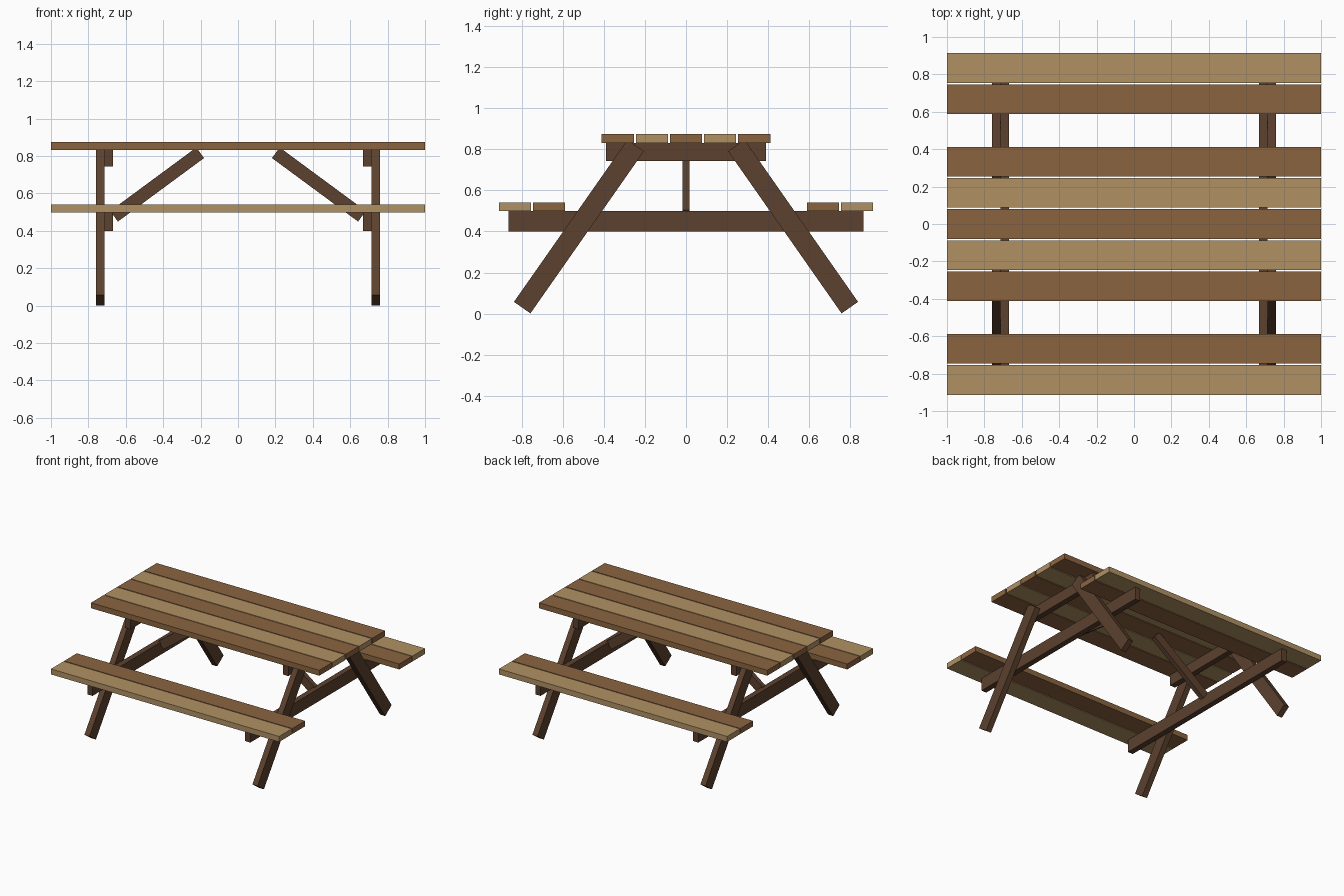
import bpy, math
from mathutils import Matrix, Vector

if "Cube" in bpy.data.objects:
    bpy.data.objects.remove(bpy.data.objects["Cube"])


def material(name, rgb):
    # sRGB 0-255 to linear
    lin = [((c / 255 + 0.055) / 1.055) ** 2.4 for c in rgb]
    m = bpy.data.materials.new(name)
    m.diffuse_color = (*lin, 1)
    m.use_nodes = True
    m.node_tree.nodes["Principled BSDF"].inputs["Base Color"].default_value = m.diffuse_color
    return m


light = material("light wood", (176, 145, 100))
medium = material("medium wood", (139, 100, 64))
dark = material("dark wood", (92, 65, 46))


def board(name, center, size, mat, rot=None):
    x, y, z = (s / 2 for s in size)
    verts = [(a, b, c) for a in (-x, x) for b in (-y, y) for c in (-z, z)]
    faces = [(0, 1, 3, 2), (4, 6, 7, 5), (0, 4, 5, 1),
             (2, 3, 7, 6), (0, 2, 6, 4), (1, 5, 7, 3)]
    me = bpy.data.meshes.new(name)
    me.from_pydata(verts, [], faces)
    if rot:
        me.transform(rot)
    me.materials.append(mat)
    ob = bpy.data.objects.new(name, me)
    ob.location = Vector(center)
    bpy.context.collection.objects.link(ob)
    return ob


PITCH, WIDTH, THICK = 0.166, 0.158, 0.043

# Table top planks, alternating colours
for i in range(-2, 3):
    board("table_plank", (0, i * PITCH, 0.853), (2, WIDTH, THICK),
          light if i % 2 else medium)

# Bench seats: inner medium plank, outer light plank
for s in (-1, 1):
    board("seat_plank_inner", (0, s * 0.668, 0.5205), (2, WIDTH, THICK), medium)
    board("seat_plank_outer", (0, s * 0.834, 0.5205), (2, WIDTH, THICK), light)

for sx in (-1, 1):
    # Cross beams under the top and the seats
    board("top_beam", (sx * 0.691, 0, 0.788), (0.045, 0.78, 0.088), dark)
    board("seat_beam", (sx * 0.691, 0, 0.449), (0.045, 1.73, 0.1), dark)
    # Splayed legs, outside the beams
    for sy in (-1, 1):
        rot = Matrix.Rotation(sy * math.radians(35), 4, 'X')
        board("leg", (sx * 0.736, sy * 0.522, 0.424), (0.045, 0.098, 0.965),
              dark, rot)
    # Diagonal brace from seat beam up to the table top
    rot = Matrix.Rotation(sx * math.radians(36.4), 4, 'Y')
    board("brace", (sx * 0.4325, 0, 0.6475), (0.572, 0.036, 0.07), dark, rot)
